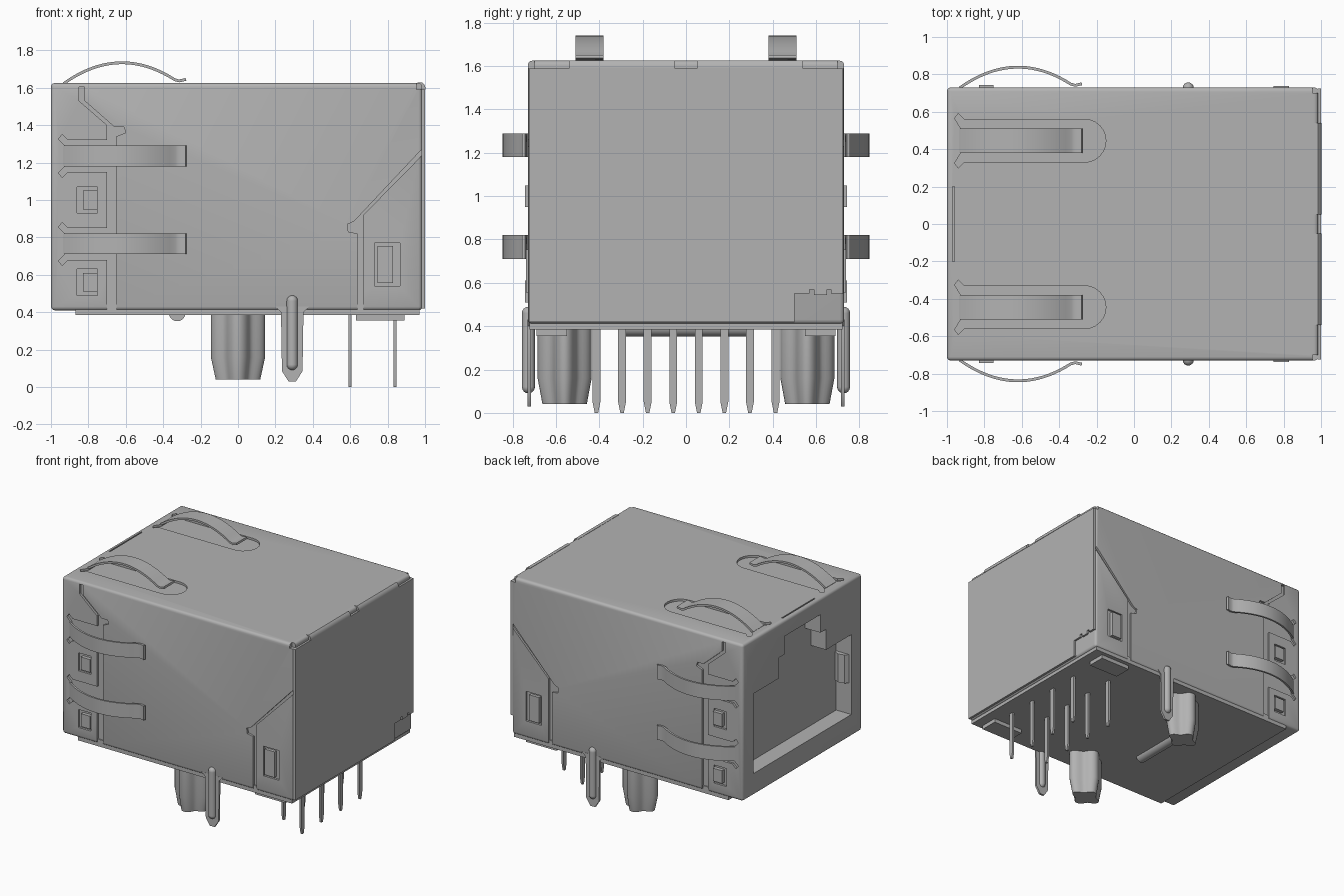
import bpy, bmesh, math
from mathutils import Vector, Matrix

cube = bpy.data.objects.get("Cube")
if cube:
    bpy.data.objects.remove(cube, do_unlink=True)

GREY = (0.45, 0.45, 0.45, 1)
mat = bpy.data.materials.new("shield grey")
mat.use_nodes = True
mat.diffuse_color = GREY
mat.node_tree.nodes["Principled BSDF"].inputs["Base Color"].default_value = GREY

SIDES = (-1, 1)


def prism(bm, pts, axis, lo, hi):
    """Extrude a 2D outline along an axis; the outline uses the other two axes in order."""
    def place(p, d):
        c = list(p)
        c.insert("xyz".index(axis), d)
        return bm.verts.new(c)
    a = [place(p, lo) for p in pts]
    b = [place(p, hi) for p in pts]
    n = len(pts)
    faces = [bm.faces.new(a), bm.faces.new(b[::-1])]
    faces += [bm.faces.new((a[i], b[i], b[(i + 1) % n], a[(i + 1) % n])) for i in range(n)]
    bmesh.ops.recalc_face_normals(bm, faces=faces)


def rect(x0, x1, y0, y1):
    return [(x0, y0), (x1, y0), (x1, y1), (x0, y1)]


def box(bm, xs, ys, zs):
    prism(bm, rect(*xs, *ys), "z", *zs)


def finish(name, bm):
    me = bpy.data.meshes.new(name)
    bm.to_mesh(me)
    bm.free()
    me.materials.append(mat)
    me.shade_smooth()
    me.set_sharp_from_angle(angle=math.radians(32))
    ob = bpy.data.objects.new(name, me)
    bpy.context.scene.collection.objects.link(ob)
    return ob


def span(s, a, b):
    """Range between two distances on one side of the centre plane."""
    return tuple(sorted((s * a, s * b)))


# Shield body: rounded block
bm = bmesh.new()
box(bm, (-1, 0.985), (-0.73, 0.73), (0.41, 1.625))
bmesh.ops.bevel(bm, geom=bm.edges[:], offset=0.02, segments=3, affect='EDGES', profile=0.5)
body = finish("shield_body", bm)

# Cutter for slots, seams, latch windows and plug opening
bm = bmesh.new()
comb = [(-0.65, 0.38), (-0.65, 1.34), (-0.60, 1.36), (-0.61, 1.39), (-0.66, 1.39),
        (-0.82, 1.53), (-0.82, 1.605), (-0.85, 1.605), (-0.85, 1.53), (-0.70, 1.40)]
for z in (1.235, 0.765):
    slot = [(-0.70, 0.085), (-0.91, 0.085), (-0.94, 0.115), (-0.96, 0.09), (-0.925, 0.055)]
    slot += [(x, -h) for x, h in reversed(slot)]
    comb += [(x, z + h) for x, h in slot]
comb.append((-0.70, 0.38))
rear_seam = [(0.64, 0.38), (0.64, 0.82), (0.59, 0.83), (0.585, 0.87), (0.62, 0.885),
             (1.01, 1.30), (1.01, 1.265), (0.67, 0.92), (0.67, 0.38)]
windows = [rect(0.73, 0.865, 0.54, 0.77), rect(-0.86, -0.75, 0.93, 1.07),
           rect(-0.86, -0.75, 0.49, 0.63)]
for s in SIDES:
    for outline in [comb, rear_seam] + windows:
        prism(bm, outline, "y", *span(s, 0.714, 0.78))
    # rounded slot below each top spring
    slot = [(-0.265 + 0.115 * math.sin(a), 0.115 * math.cos(a))
            for a in [math.pi * i / 12 for i in range(13)]]
    slot += [(-0.91, -0.115), (-0.94, -0.145), (-0.96, -0.12), (-0.925, -0.065),
             (-0.925, 0.065), (-0.96, 0.12), (-0.94, 0.145), (-0.91, 0.115)]
    prism(bm, [(x, s * 0.445 + y) for x, y in slot], "z", 1.609, 1.7)
    # relief notches in the rear upper corners
    box(bm, (0.955, 1.05), span(s, 0.70, 0.78), (1.59, 1.7))
box(bm, (-0.97, -0.96), (-0.2, 0.2), (1.612, 1.7))
half = [(0.6, 0.58), (0.6, 1.2), (0.29, 1.2), (0.29, 1.36), (0.22, 1.36), (0.22, 1.5)]
prism(bm, half + [(-y, z) for y, z in reversed(half)], "x", -1.1, -0.87)
cutter = finish("slot_cutter", bm)
cutter.hide_render = True

mod = body.modifiers.new("cuts", 'BOOLEAN')
mod.operation = 'DIFFERENCE'
mod.solver = 'EXACT'
mod.object = cutter
bpy.context.view_layer.update()
cut = bpy.data.meshes.new_from_object(body.evaluated_get(bpy.context.evaluated_depsgraph_get()))
body.modifiers.clear()
body.data = cut
cut.shade_smooth()
cut.set_sharp_from_angle(angle=math.radians(32))
bpy.data.objects.remove(cutter, do_unlink=True)

# Rear cover with a toothed notch at its lower left corner
bm = bmesh.new()
prism(bm, [(-0.725, 0.42), (0.5, 0.42), (0.5, 0.55), (0.57, 0.55), (0.57, 0.57), (0.59, 0.57),
           (0.59, 0.545), (0.65, 0.545), (0.65, 0.57), (0.67, 0.57), (0.67, 0.55), (0.725, 0.55),
           (0.725, 1.59), (-0.725, 1.59)], "x", 0.98, 1.0)
finish("rear_cover", bm)

# Folded tabs along the rear top edge
bm = bmesh.new()
for s in SIDES:
    ys = span(s, 0.05, 0.54)
    prism(bm, [(0.96, 1.627), (0.985, 1.627), (0.996, 1.618), (1.003, 1.6), (1.003, 1.59),
               (0.96, 1.59)], "y", *ys)
finish("rear_top_tabs", bm)

# Latch bumps inside the side windows
bm = bmesh.new()
for s in SIDES:
    box(bm, (0.745, 0.83), span(s, 0.70, 0.738), (0.555, 0.755))
    for z in (1.0, 0.56):
        box(bm, (-0.83, -0.75), span(s, 0.70, 0.742), (z - 0.05, z + 0.05))
finish("latch_bumps", bm)

# Housing base with standoff feet and a half-round rib
bm = bmesh.new()
box(bm, (-0.87, 0.97), (-0.722, 0.722), (0.385, 0.44))
for s in SIDES:
    box(bm, (0.63, 0.89), span(s, 0.55, 0.69), (0.355, 0.40))
prism(bm, [(-0.325 + 0.045 * math.cos(a), 0.397 - 0.045 * math.sin(a))
           for a in [math.pi * i / 10 for i in range(11)]], "y", -0.31, 0.31)
finish("housing_base", bm)

# Bowed contact springs: a ribbon profile in x and height above the surface
xs = [-0.935 + 0.6 * i / 20 for i in range(21)]
outer = [(x, 0.115 * (1 - ((x + 0.62) / 0.32) ** 2) + 0.001) for x in xs]
outer += [(-0.315, 0.019), (-0.28, 0.027)]
ribbon = []
for i, (x, h) in enumerate(outer):
    x0, h0 = outer[max(i - 1, 0)]
    x1, h1 = outer[min(i + 1, len(outer) - 1)]
    n = Vector((h1 - h0, x0 - x1)).normalized() * 0.015
    ribbon.append((x + n.x, h + n.y))
ribbon = outer + ribbon[::-1]
for s, side in zip(SIDES, ("right", "left")):
    bm = bmesh.new()
    prism(bm, [(x, 1.625 + h) for x, h in ribbon], "y", s * 0.445 - 0.065, s * 0.445 + 0.065)
    finish("top_spring_" + side, bm)
    for z, level in ((1.235, "upper"), (0.765, "lower")):
        bm = bmesh.new()
        prism(bm, [(x, s * (0.73 + h)) for x, h in ribbon], "z", z - 0.055, z + 0.055)
        finish("side_spring_" + level + "_" + side, bm)

# Contact strips inside the plug opening
bm = bmesh.new()
for s in SIDES:
    prism(bm, [(-0.99, s * 0.61), (-0.96, s * 0.575), (-0.91, s * 0.565), (-0.87, s * 0.585),
               (-0.87, s * 0.61)], "z", 0.82, 1.04)
finish("opening_strips", bm)

# Ground tabs with a raised rib
bm = bmesh.new()
for s in SIDES:
    prism(bm, [(0.20, 0.43), (0.23, 0.40), (0.235, 0.085), (0.27, 0.03), (0.31, 0.03),
               (0.345, 0.085), (0.35, 0.40), (0.38, 0.43)], "y", *span(s, 0.715, 0.731))
    for z in (0.12, 0.46):
        bmesh.ops.create_uvsphere(bm, u_segments=16, v_segments=8, radius=0.03,
                                  matrix=Matrix.Translation((0.29, s * 0.727, z)))
    bmesh.ops.create_cone(bm, segments=16, radius1=0.03, radius2=0.03, depth=0.34,
                          matrix=Matrix.Translation((0.29, s * 0.727, 0.29)))
finish("ground_tabs", bm)

# Lobed, tapered locating pegs
for s, side in zip(SIDES, ("right", "left")):
    bm = bmesh.new()
    rings = []
    for z, k in ((0.39, 1), (0.16, 1), (0.04, 0.82)):
        ring = []
        for i in range(48):
            a = math.tau * i / 48
            r = k * (0.122 + 0.023 * math.cos(4 * a))
            ring.append(bm.verts.new((r * math.cos(a), s * 0.56 + 0.86 * r * math.sin(a), z)))
        rings.append(ring)
    for a, b in zip(rings, rings[1:]):
        for i in range(48):
            j = (i + 1) % 48
            bm.faces.new((a[i], a[j], b[j], b[i]))
    bm.faces.new(rings[0])
    bm.faces.new(rings[-1])
    bmesh.ops.recalc_face_normals(bm, faces=bm.faces[:])
    finish("locating_peg_" + side, bm)

# Two staggered rows of solder pins
bm = bmesh.new()
for i in range(8):
    y = -0.413 + 0.118 * i
    x = 0.6 if i % 2 else 0.84
    prism(bm, [(y - 0.018, 0.40), (y - 0.018, 0.05), (y - 0.008, 0), (y + 0.008, 0),
               (y + 0.018, 0.05), (y + 0.018, 0.40)], "x", x - 0.008, x + 0.008)
finish("solder_pins", bm)
